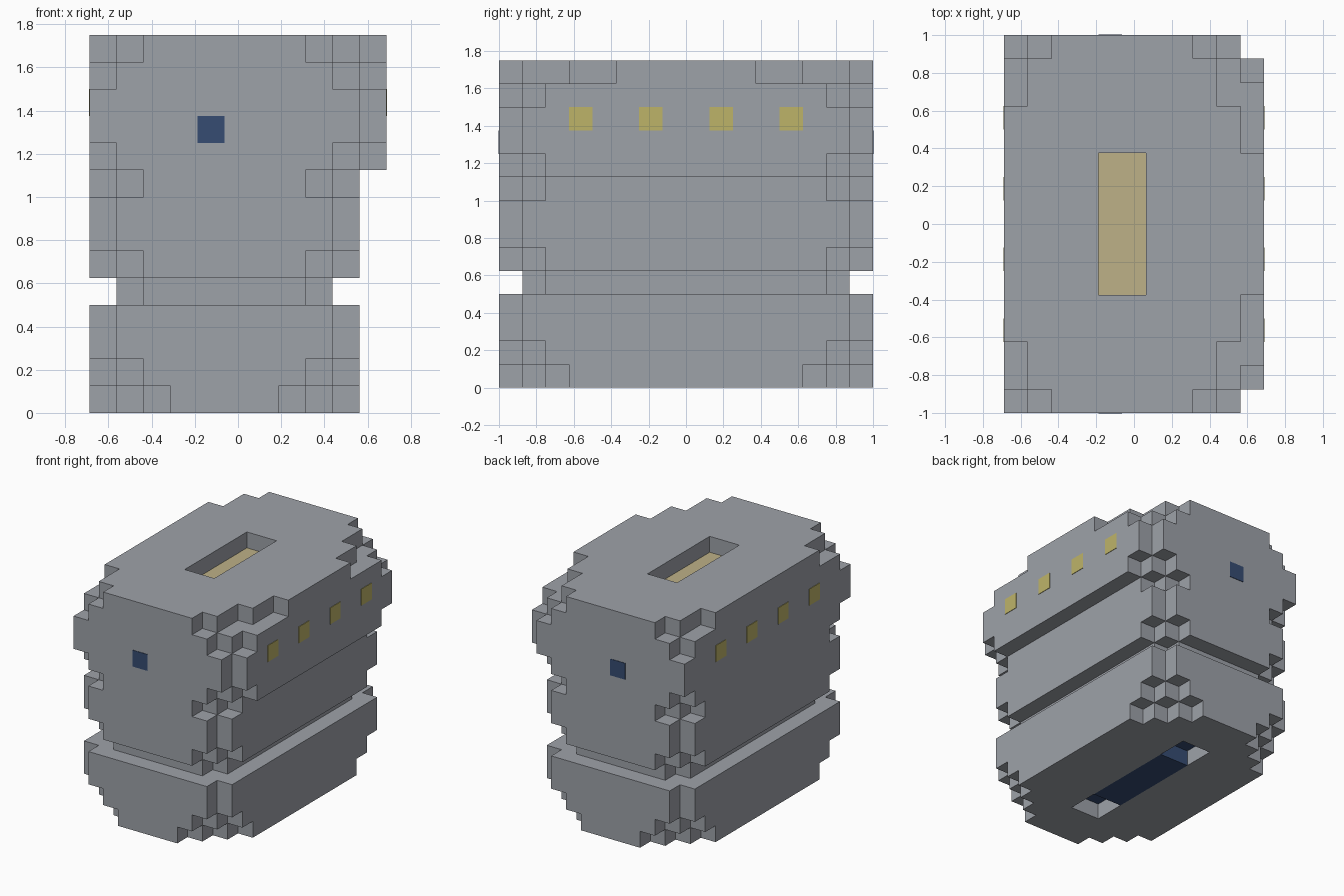
import bpy, bmesh
from mathutils import Vector

cube = bpy.data.objects.get("Cube")
if cube:
    bpy.data.objects.remove(cube, do_unlink=True)

U = 0.125                              # one block
ORIGIN = Vector((-0.6875, -1.0, 0.0))  # corner of the block grid


def material(name, rgb):
    lin = [(c / 255 / 12.92) if c < 11 else ((c / 255 + 0.055) / 1.055) ** 2.4 for c in rgb]
    m = bpy.data.materials.new(name)
    m.use_nodes = True
    m.diffuse_color = (*lin, 1)
    m.node_tree.nodes["Principled BSDF"].inputs["Base Color"].default_value = (*lin, 1)
    return m


GREY = material("hull grey", (158, 162, 169))
BLUE = material("deep blue", (54, 76, 114))
YELLOW = material("window yellow", (190, 180, 105))
BEIGE = material("hatch beige", (190, 177, 135))


def prism(name, loops, direction, mat):
    """Fill grid loops (outline first, then holes) and extrude by direction."""
    bm = bmesh.new()
    edges = []
    for loop in loops:
        vs = [bm.verts.new(ORIGIN + Vector(p) * U) for p in loop]
        edges += [bm.edges.new((vs[n - 1], vs[n])) for n in range(len(vs))]
    bmesh.ops.triangle_fill(bm, use_beauty=True, use_dissolve=False, edges=edges)
    ext = bmesh.ops.extrude_face_region(bm, geom=bm.faces[:], use_keep_orig=True)
    moved = [g for g in ext["geom"] if isinstance(g, bmesh.types.BMVert)]
    bmesh.ops.translate(bm, verts=moved, vec=Vector(direction) * U)
    bmesh.ops.recalc_face_normals(bm, faces=bm.faces)
    bmesh.ops.dissolve_limit(bm, angle_limit=0.01, verts=bm.verts, edges=bm.edges)
    me = bpy.data.meshes.new(name)
    bm.to_mesh(me)
    bm.free()
    me.materials.append(mat)
    ob = bpy.data.objects.new(name, me)
    bpy.context.collection.objects.link(ob)
    return ob


def rect(x0, x1, y0, y1, z):
    return [(x0, y0, z), (x1, y0, z), (x1, y1, z), (x0, y1, z)]


def box(name, x0, x1, y0, y1, z0, z1, mat):
    return prism(name, [rect(x0, x1, y0, y1, z0)], (0, 0, z1 - z0), mat)


def stair(n):
    """Diagonal corner cut n blocks deep, from the front edge to the side edge."""
    pts = []
    for s in range(n):
        pts += [(n - s, s), (n - s, s + 1)]
    return pts + [(0, n)]


def outline(x0, x1, y0, y1, cut, z):
    """Rectangle with the same stepped cut mirrored to its four corners."""
    a = [(x0 + dx, y0 + dy, z) for dx, dy in cut]
    b = [(x0 + dx, y1 - dy, z) for dx, dy in reversed(cut)]
    c = [(x1 - dx, y1 - dy, z) for dx, dy in cut]
    d = [(x1 - dx, y0 + dy, z) for dx, dy in reversed(cut)]
    return a + b + c + d


# Hull tiers: name, bottom, top, corner cut, inset, hole
tiers = [
    ("base_bottom", 0, 1, stair(3), 0, (4, 6, 3, 13)),
    ("base_step", 1, 2, stair(2), 0, None),
    ("base_wall", 2, 4, stair(1), 0, None),
    ("waist", 4, 5, stair(1), 1, None),
    ("middle_bottom", 5, 6, stair(2), 0, None),
    ("middle_wall", 6, 8, stair(1), 0, None),
    ("middle_top", 8, 9, stair(2), 0, None),
    ("upper_bottom", 9, 10, stair(1), 0, None),
    ("upper_wall", 10, 12, stair(0), 0, None),
    ("upper_step", 12, 13, stair(1), 0, None),
    ("roof", 13, 14, [(2, 0), (2, 1), (1, 1), (1, 3), (0, 3)], 0, (4, 6, 5, 11)),
]
for name, z0, z1, cut, inset, hole in tiers:
    loops = [outline(inset, 10 - inset, inset, 16 - inset, cut, z0)]
    if hole:
        loops.append(rect(*hole, z0))
    prism(name, loops, (0, 0, z1 - z0), GREY)

# Side panel: stepped profile on the left flank
half = [(2, 9), (2, 10), (1, 10), (1, 12), (2, 12), (2, 13), (5, 13), (5, 14)]
profile = [(10, y, z) for y, z in half] + [(10, 16 - y, z) for y, z in reversed(half)]
prism("side_panel", [profile], (1, 0, 0), GREY)

# Roof hatch floor and underside recess
T = 0.03
box("hatch_floor", 4, 6, 5, 11, 13, 13 + T, BEIGE)
box("underside_recess", 4, 6, 3, 13, 1 - T, 1, BLUE)
box("underside_block", 4, 6, 5, 11, 0, 1, BLUE)

# Yellow windows along both flanks
for n, y in enumerate((3, 6, 9, 12), 1):
    box(f"left_window_{n}", 11 - T, 11 + T, y, y + 1, 11, 12, YELLOW)
    box(f"right_window_{n}", -T, T, y, y + 1, 11, 12, YELLOW)

# Blue windows at the front and back
box("front_window", 4, 5, -T, T, 10, 11, BLUE)
box("back_window", 4, 5, 16 - T, 16 + T, 10, 11, BLUE)
